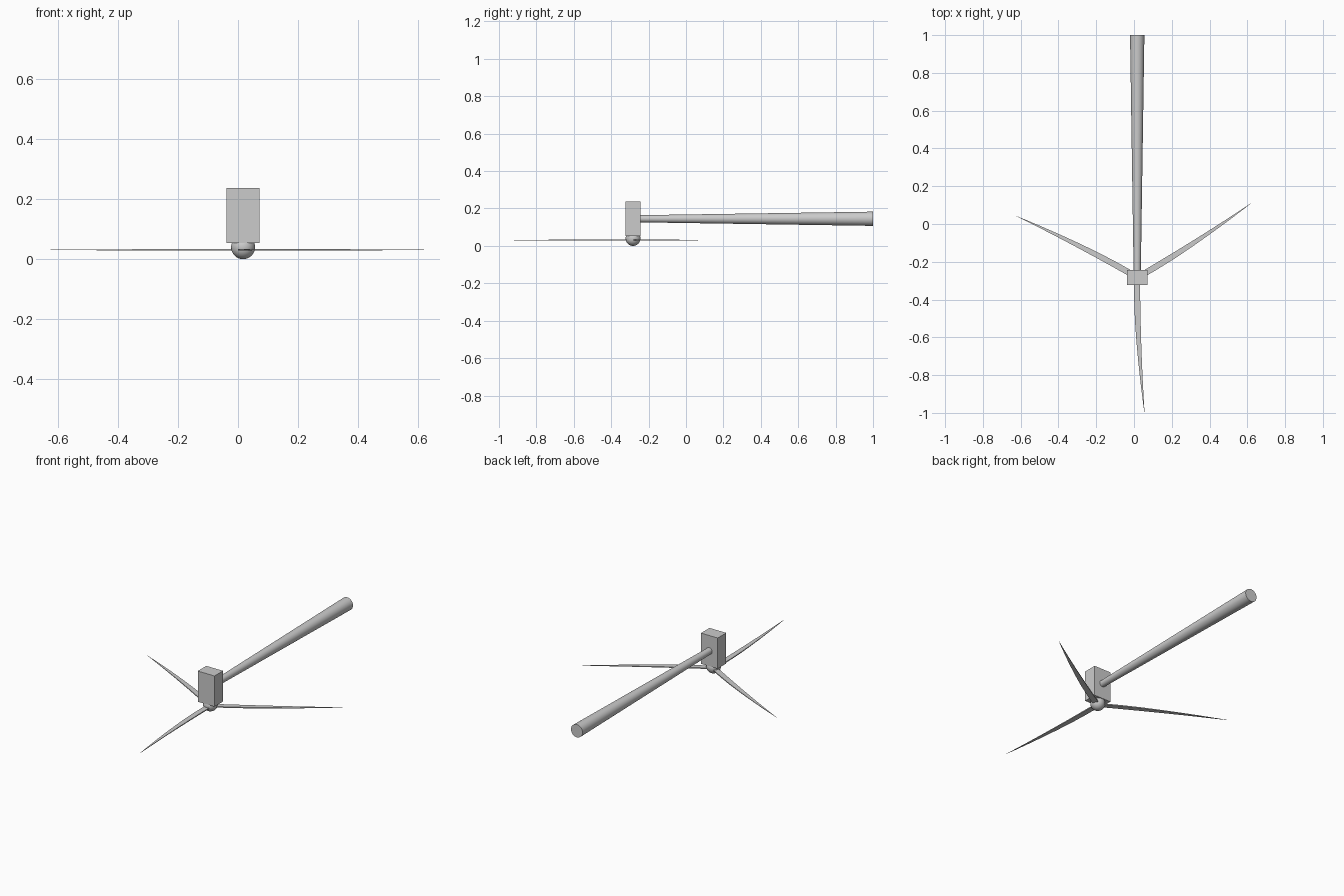
import bpy, bmesh, math
from mathutils import Vector, Matrix

if "Cube" in bpy.data.objects:
    bpy.data.objects.remove(bpy.data.objects["Cube"])

CX, HUB_Y = 0.017, -0.283      # rotor axis position
BLADE_Z = 0.031


def smooth(ob):
    bpy.context.view_layer.objects.active = ob
    ob.select_set(True)
    bpy.ops.object.shade_smooth_by_angle(angle=math.radians(35))
    ob.select_set(False)


# Nacelle box
bpy.ops.mesh.primitive_cube_add(size=1, location=(CX, HUB_Y, 0.145))
nacelle = bpy.context.object
nacelle.name = "nacelle"
nacelle.scale = (0.11, 0.08, 0.182)

# Tapered tower, lying along +y
y0, y1 = HUB_Y + 0.03, 1.0
bpy.ops.mesh.primitive_cone_add(vertices=48, radius1=0.038, radius2=0.019, depth=y1 - y0,
                                location=(CX, (y0 + y1) / 2, 0.145),
                                rotation=(math.pi / 2, 0, 0))
tower = bpy.context.object
tower.name = "tower"
smooth(tower)

# Round hub under the nacelle
bpy.ops.mesh.primitive_uv_sphere_add(segments=32, ring_count=16, radius=0.04,
                                     location=(CX, HUB_Y, 0.04))
hub = bpy.context.object
hub.name = "hub"
smooth(hub)

# Swept blades: (distance from axis, left edge, right edge, half thickness)
SECTIONS = [(0.02, -0.017, 0.015, 0.003), (0.12, -0.016, 0.016, 0.003),
            (0.23, -0.012, 0.018, 0.0027), (0.34, -0.004, 0.021, 0.0023),
            (0.45, 0.006, 0.025, 0.0018), (0.56, 0.018, 0.030, 0.0013),
            (0.65, 0.029, 0.035, 0.0008), (0.717, 0.038, 0.039, 0.0003)]


def blade(name, angle):
    bm = bmesh.new()
    rings = []
    for r, a, b, t in SECTIONS:
        rings.append([bm.verts.new((x, -r, z)) for x, z in
                      ((a, -t), (b, -t), (b, t), (a, t))])
    for p, q in zip(rings, rings[1:]):
        for i in range(4):
            j = (i + 1) % 4
            bm.faces.new((p[i], p[j], q[j], q[i]))
    bm.faces.new(rings[0])
    bm.faces.new(rings[-1])
    bmesh.ops.recalc_face_normals(bm, faces=bm.faces)
    me = bpy.data.meshes.new(name)
    bm.to_mesh(me)
    bm.free()
    ob = bpy.data.objects.new(name, me)
    bpy.context.collection.objects.link(ob)
    ob.location = (CX, HUB_Y, BLADE_Z)
    ob.rotation_euler.z = angle
    smooth(ob)


for k in range(3):
    blade(f"blade_{k + 1}", k * math.tau / 3)
